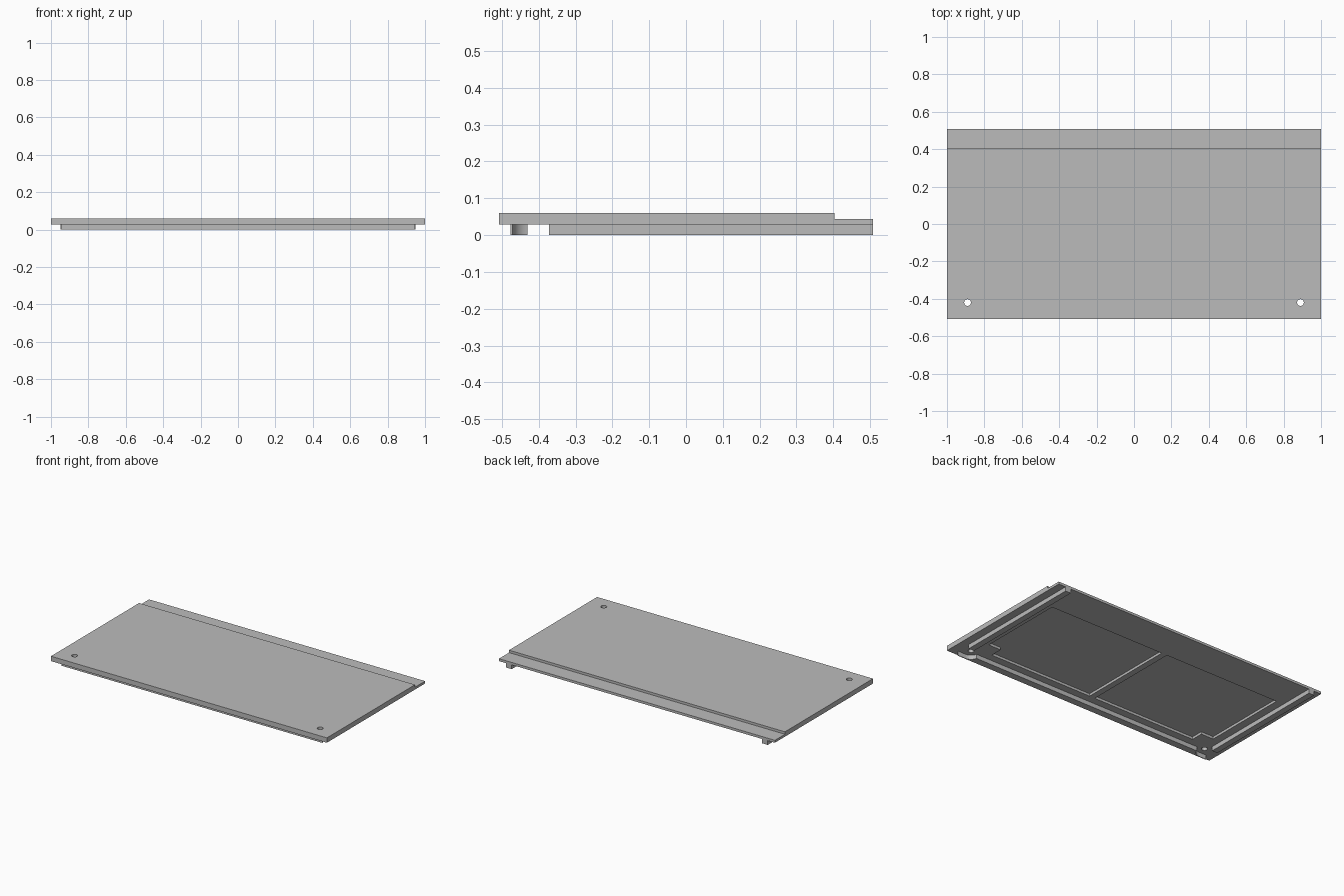
import bpy, bmesh
from math import cos, sin, asin, pi
from mathutils import Vector

if "Cube" in bpy.data.objects:
    bpy.data.objects.remove(bpy.data.objects["Cube"], do_unlink=True)

grey = bpy.data.materials.new("plain grey")
grey.use_nodes = True
tone = (0.5, 0.5, 0.5, 1)
grey.diffuse_color = tone
grey.node_tree.nodes["Principled BSDF"].inputs["Base Color"].default_value = tone


def prism(name, outline, shift):
    """Closed outline of 3D points swept along a vector."""
    bm = bmesh.new()
    face = bm.faces.new([bm.verts.new(p) for p in outline])
    top = bmesh.ops.extrude_face_region(bm, geom=[face])["geom"]
    bmesh.ops.translate(bm, vec=Vector(shift),
                        verts=[v for v in top if isinstance(v, bmesh.types.BMVert)])
    bmesh.ops.recalc_face_normals(bm, faces=bm.faces)
    mesh = bpy.data.meshes.new(name)
    bm.to_mesh(mesh)
    bm.free()
    mesh.materials.append(grey)
    ob = bpy.data.objects.new(name, mesh)
    bpy.context.collection.objects.link(ob)
    return ob


def upright(name, outline, z0, z1):
    return prism(name, [(x, y, z0) for x, y in outline], (0, 0, z1 - z0))


W, D = 1.0, 0.508            # half width and half depth
BASE, STEP, TOP = 0.028, 0.044, 0.06
HOLE_X, HOLE_Y, HOLE_R = 0.89, -0.42, 0.018

# Panel with a lowered strip along the back
section = [(-D, BASE), (D, BASE), (D, STEP), (0.404, STEP), (0.404, TOP), (-D, TOP)]
panel = prism("panel", [(-W, y, z) for y, z in section], (2 * W, 0, 0))

# Screw holes and notched shallow pockets under the panel
pocket = [(0.02, -0.38), (0.765, -0.38), (0.765, -0.3),
          (0.855, -0.3), (0.855, 0.275), (0.02, 0.275)]
cutters = []
for side, s in (("left", 1), ("right", -1)):
    ring = [(s * HOLE_X + HOLE_R * cos(2 * pi * i / 24),
             HOLE_Y + HOLE_R * sin(2 * pi * i / 24)) for i in range(24)]
    cutters.append(upright(side + "_hole_cutter", ring, 0, 0.1))
    cutters.append(upright(side + "_pocket_cutter", [(s * x, y) for x, y in pocket],
                           0.01, STEP))
for c in cutters:
    c.hide_render = True
    mod = panel.modifiers.new(c.name, "BOOLEAN")
    mod.operation = "DIFFERENCE"
    mod.solver = "EXACT"
    mod.object = c
graph = bpy.context.evaluated_depsgraph_get()
panel_mesh = bpy.data.meshes.new_from_object(panel.evaluated_get(graph))
panel.modifiers.clear()
panel.data = panel_mesh
for c in cutters:
    bpy.data.objects.remove(c, do_unlink=True)

# Side ribs
for side, s in (("left", 1), ("right", -1)):
    rib = [(0.908, -0.372), (0.948, -0.372), (0.948, D), (0.908, D)]
    upright(side + "_rib", [(s * x, y) for x, y in rib], 0, BASE)

# Front rib, hollowed around each screw hole, ending in thin lips
INNER, OUTER, R = -0.43, -0.476, 0.051
start = pi + asin((HOLE_Y - INNER) / R)
steps = 10
arc = []
for i in range(steps + 1):
    a = start + (1.5 * pi - start) * i / steps
    arc.append((HOLE_X + R * cos(a), HOLE_Y + R * sin(a)))
half = arc + [(0.945, HOLE_Y - R), (0.945, OUTER)]
front_rib = upright("front_rib", half + [(-x, y) for x, y in reversed(half)], 0, BASE)

# Smooth the curved faces, keep edges sharp
bpy.ops.object.select_all(action="DESELECT")
for ob in (panel, front_rib):
    ob.select_set(True)
bpy.context.view_layer.objects.active = panel
bpy.ops.object.shade_smooth_by_angle(angle=0.6)
